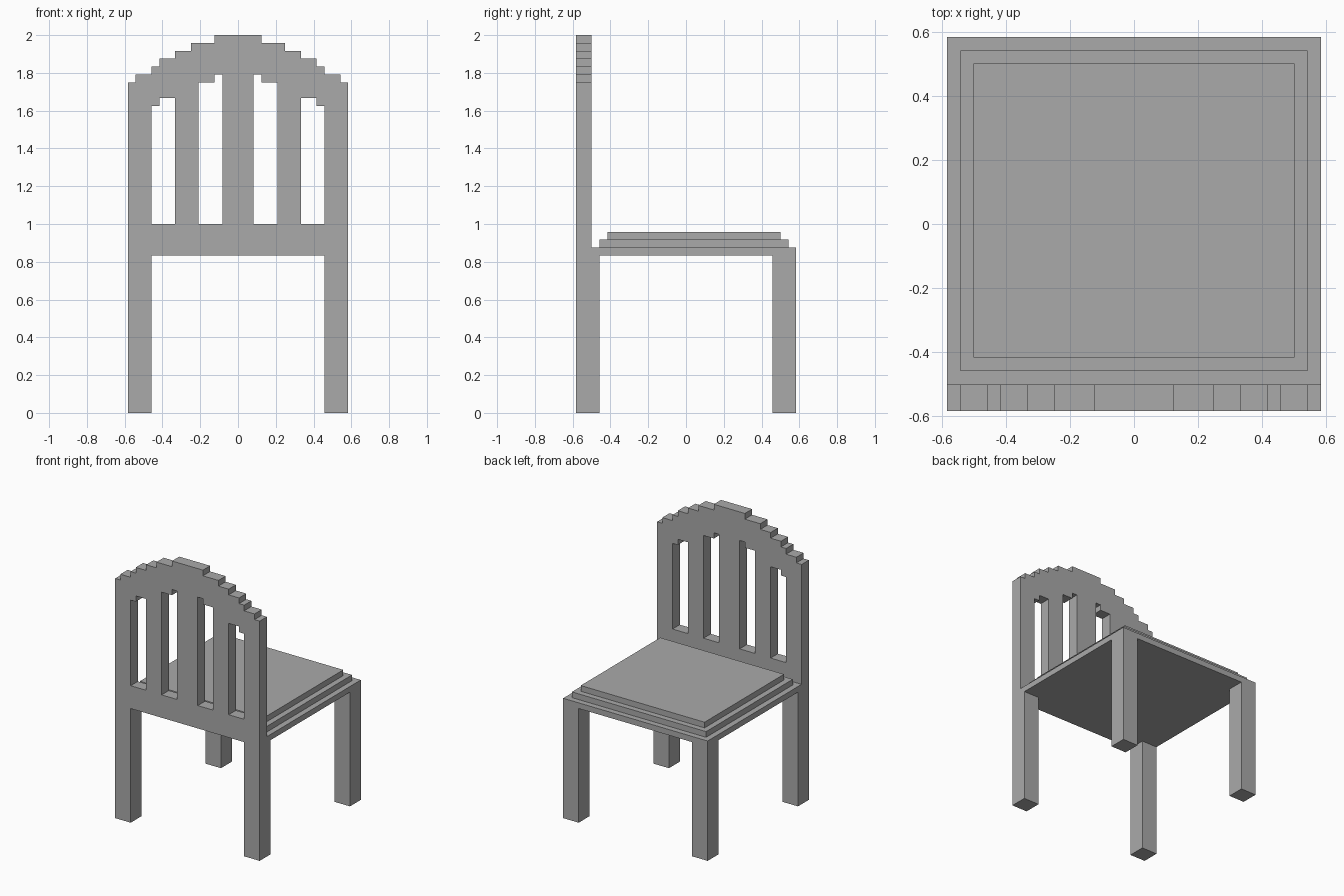
import bpy
import bmesh

cube = bpy.data.objects.get("Cube")
if cube:
    bpy.data.objects.remove(cube, do_unlink=True)

U = 1 / 24  # one block step

grey = bpy.data.materials.new("plain grey")
grey.use_nodes = True
colour = (0.4, 0.4, 0.4, 1)
grey.diffuse_color = colour
grey.node_tree.nodes["Principled BSDF"].inputs["Base Color"].default_value = colour


def add_object(name, bm):
    bmesh.ops.recalc_face_normals(bm, faces=bm.faces)
    mesh = bpy.data.meshes.new(name)
    bm.to_mesh(mesh)
    bm.free()
    mesh.materials.append(grey)
    obj = bpy.data.objects.new(name, mesh)
    bpy.context.collection.objects.link(obj)
    return obj


def box(name, x, y, z):
    """Box from (low, high) ranges in block steps."""
    bm = bmesh.new()
    bmesh.ops.create_cube(bm, size=1)
    for v in bm.verts:
        v.co = [U * (r[0] if c < 0 else r[1]) for c, r in zip(v.co, (x, y, z))]
    return add_object(name, bm)


def steps(columns):
    """Stepped line from (x start, x end, z) columns."""
    return [(x, z) for a, b, z in columns for x in (a, b)]


def mirrored(columns):
    return [(-b, -a, z) for a, b, z in reversed(columns)]


def panel(name, outlines, y0, y1):
    """Flat panel with holes: filled outlines given thickness."""
    bm = bmesh.new()
    for outline in outlines:
        verts = [bm.verts.new((x * U, y0 * U, z * U)) for x, z in outline]
        for a, b in zip(verts, verts[1:] + verts[:1]):
            bm.edges.new((a, b))
    bmesh.ops.triangle_fill(bm, use_beauty=True, use_dissolve=False, edges=bm.edges[:])
    new = bmesh.ops.extrude_face_region(bm, geom=bm.faces[:], use_keep_orig=True)["geom"]
    for v in new:
        if isinstance(v, bmesh.types.BMVert):
            v.co.y = y1 * U
    bmesh.ops.dissolve_limit(bm, angle_limit=0.01, verts=bm.verts[:], edges=bm.edges[:])
    return add_object(name, bm)


# Backrest: stepped arch with four stepped openings
arch_left = [(-14, -13, 42), (-13, -11, 43), (-11, -10, 44),
             (-10, -8, 45), (-8, -6, 46), (-6, -3, 47)]
arch = arch_left + [(-3, 3, 48)] + mirrored(arch_left)
outlines = [steps(arch) + [(14, 20), (-14, 20)]]
openings = [[(-11, -10, 39), (-10, -8, 40)], [(-5, -3, 42), (-3, -2, 43)]]
for hole in openings + [mirrored(h) for h in openings]:
    outlines.append(steps(hole) + [(hole[-1][1], 24), (hole[0][0], 24)])
panel("backrest", outlines, -14, -12)

# Seat: base board and two cushion layers
box("seat_base", (-14, 14), (-12, 14), (20, 21))
box("seat_lower_cushion", (-13, 13), (-11, 13), (21, 22))
box("seat_upper_cushion", (-12, 12), (-10, 12), (22, 23))

# Legs
for side, x in (("right", (-14, -11)), ("left", (11, 14))):
    for end, y in (("back_rest", (-14, -11)), ("seat_end", (11, 14))):
        box(f"{side}_{end}_leg", x, y, (0, 20))
